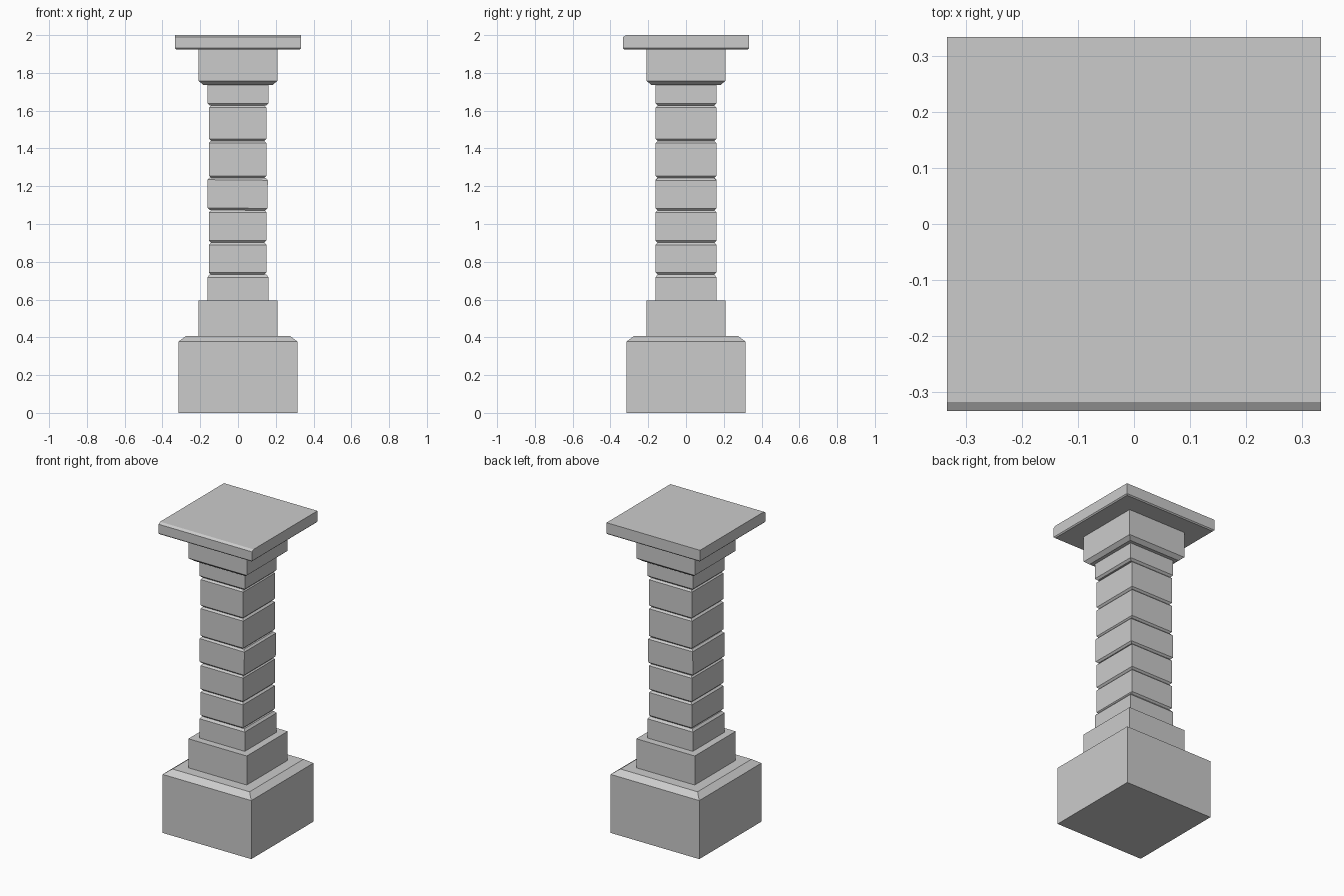
import bpy
import math

if "Cube" in bpy.data.objects:
    bpy.data.objects.remove(bpy.data.objects["Cube"])


def square_stack(name, rings, loc=(0, 0, 0), rot=(0, 0, 0)):
    """Solid skinned through rectangular rings (half_x, half_y, z)."""
    verts, faces = [], []
    for hx, hy, z in rings:
        verts += [(-hx, -hy, z), (hx, -hy, z), (hx, hy, z), (-hx, hy, z)]
    for r in range(len(rings) - 1):
        for i in range(4):
            a, b = r * 4 + i, r * 4 + (i + 1) % 4
            faces.append((a, b, b + 4, a + 4))
    top = len(verts) - 4
    faces += [(3, 2, 1, 0), (top, top + 1, top + 2, top + 3)]
    mesh = bpy.data.meshes.new(name)
    mesh.from_pydata(verts, [], faces)
    obj = bpy.data.objects.new(name, mesh)
    obj.location, obj.rotation_euler = loc, rot
    bpy.context.collection.objects.link(obj)
    return obj


# Plinth with chamfered top, and the collar above it
square_stack("plinth", [(.316, .316, 0), (.316, .316, .377), (.275, .275, .407)])
square_stack("lower_collar", [(.208, .208, .407), (.208, .208, .594)])

# Shaft ends: one chamfered side each
square_stack("shaft_bottom_block",
             [(.162, .162, .594), (.162, .162, .718), (.150, .150, .732)])
square_stack("shaft_top_block",
             [(.150, .150, 1.627), (.162, .162, 1.639), (.162, .162, 1.74)])

# Stacked shaft blocks: z low, z high, half x, y-axis tilt in degrees
blocks = [(.732, .901, .152, 0), (.901, 1.073, .152, 0), (1.073, 1.244, .159, .6),
          (1.244, 1.440, .152, 0), (1.440, 1.627, .152, 0)]
c = .011
for n, (z0, z1, hx, tilt) in enumerate(blocks, 1):
    h, hy = (z1 - z0) / 2, .161
    square_stack(f"shaft_block_{n}",
                 [(hx - c, hy - c, -h), (hx, hy, -h + c),
                  (hx, hy, h - c), (hx - c, hy - c, h)],
                 (-.002, 0, (z0 + z1) / 2), (0, math.radians(tilt), 0))

# Upper collar and cap slab
square_stack("upper_collar", [(.184, .184, 1.737), (.208, .208, 1.757), (.208, .208, 1.928)])
cap = square_stack("cap_slab", [(.326, .326, 1.924), (.333, .333, 1.931),
                                (.333, .333, 1.99), (.333, .333, 2.0)])
# Chamfer only the front top edge of the cap
for v in cap.data.vertices[-4:-2]:
    v.co.y = -.317
